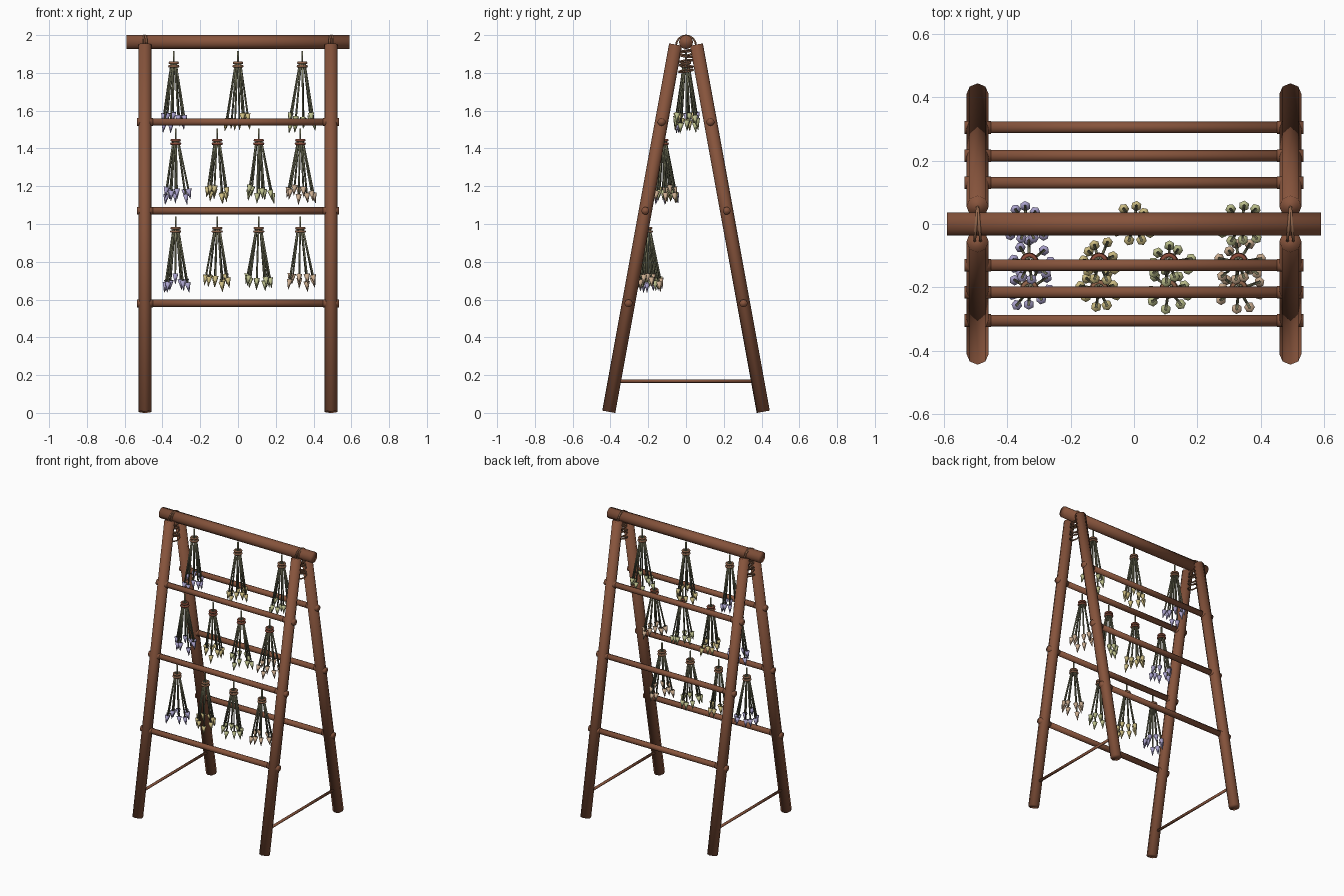
import bpy, math, random
from mathutils import Vector

random.seed(7)
cube = bpy.data.objects.get("Cube")
if cube:
    bpy.data.objects.remove(cube, do_unlink=True)


def material(name, r, g, b):
    m = bpy.data.materials.new(name)
    m.use_nodes = True
    m.diffuse_color = (r, g, b, 1)
    m.node_tree.nodes["Principled BSDF"].inputs["Base Color"].default_value = (r, g, b, 1)
    return m


WOOD = material("brown wood", 0.24, 0.088, 0.045)
ROPE = material("rope", 0.28, 0.13, 0.07)
TIE = material("red brown twine", 0.25, 0.07, 0.04)
STEM = material("dry green stem", 0.22, 0.22, 0.13)
VIOLET = material("violet flower", 0.4, 0.36, 0.6)
YELLOW = material("yellow flower", 0.6, 0.5, 0.22)
GREEN = material("pale green flower", 0.5, 0.52, 0.26)
PEACH = material("peach flower", 0.6, 0.42, 0.28)
FLOWERS = (VIOLET, YELLOW, GREEN, PEACH)


def finish(name, mat):
    o = bpy.context.object
    o.name = name
    o.data.materials.append(mat)
    bpy.ops.object.shade_smooth()
    return o


def rod(name, a, b, r, mat, sides=10, r_end=None):
    """Softly shaded round bar from a to b, tapering to r_end."""
    a, b = Vector(a), Vector(b)
    d = b - a
    bpy.ops.mesh.primitive_cone_add(
        vertices=sides, radius1=r, radius2=r if r_end is None else r_end,
        depth=d.length, location=(a + b) / 2,
        rotation=d.to_track_quat('Z', 'Y').to_euler())
    return finish(name, mat)


def ring(name, loc, major, minor, mat, rot=(0, 0, 0)):
    bpy.ops.mesh.primitive_torus_add(
        location=loc, rotation=rot, major_radius=major, minor_radius=minor,
        major_segments=16, minor_segments=6)
    return finish(name, mat)


def join(name, parts):
    bpy.ops.object.select_all(action='DESELECT')
    for p in parts:
        p.select_set(True)
    bpy.context.view_layer.objects.active = parts[0]
    bpy.ops.object.join()
    bpy.context.object.name = name


# Frame: ridge pole, four splayed legs, rungs with end pegs, spreaders
rod("ridge_pole", (-0.59, 0, 1.963), (0.59, 0, 1.963), 0.037, WOOD, 12)
LEG_X = 0.493


def leg_y(z):
    return 0.41 - 0.355 * z / 1.95


for sx, side in ((1, "left"), (-1, "right")):
    x = sx * LEG_X
    for sy, end in ((-1, "front"), (1, "back")):
        rod(f"{end}_{side}_leg", (x, sy * leg_y(0.006), 0.006),
            (x, sy * leg_y(1.95), 1.95), 0.035, WOOD, 8)
        for z in (0.58, 1.07, 1.54):
            y = sy * leg_y(z)
            rod(f"{end}_{side}_peg", (sx * 0.45, y, z), (sx * 0.535, y, z), 0.021, WOOD)
    rod(f"{side}_spreader", (x, -0.37, 0.168), (x, 0.37, 0.168), 0.009, WOOD, 8)
    # Lashing: loops over the pole, narrow coils hanging between the legs
    loops = [ring("loop", (x + k * 0.005, 0, 1.945), 0.053, 0.005, ROPE,
                  (0, math.pi / 2, k * 0.08)) for k in (-1, 1)]
    for k in range(5):
        coil = ring("coil", (x, 0, 1.915 - 0.026 * k), 0.03 + 0.002 * k, 0.005, ROPE,
                    (0.15 * (-1) ** k, 0.2, 0))
        coil.scale.x = 0.75
        loops.append(coil)
    join(f"{side}_lashing", loops)

for sy, end in ((-1, "front"), (1, "back")):
    for z in (0.58, 1.07, 1.54):
        y = sy * leg_y(z)
        rod(f"{end}_rung", (-0.47, y, z), (0.47, y, z), 0.019, WOOD)


# Hanging bundles: string, twine ring, spreading stems, pointed flower heads
def bundle(x, y, z, length, flower, twine, count=9):
    parts = [rod("string", (x, y, z - 0.02), (x, y, z + 0.07), 0.005, STEM, 6)]
    parts += [ring("tie", (x, y, z + dz), r, 0.007, twine)
              for dz, r in ((0.008, 0.021), (-0.01, 0.023))]
    heads = []
    turn = random.random()
    for i in range(count):
        a = math.tau * (i + turn + random.uniform(-0.2, 0.2)) / count
        out = Vector((math.cos(a), math.sin(a), 0))
        top = Vector((x, y, z + 0.012)) + out * 0.012
        tip = Vector((x, y, z - length * random.uniform(0.84, 1)))
        tip += out * random.uniform(0.052, 0.082)
        neck = tip - (tip - top).normalized() * 0.055
        parts.append(rod("stem", top, neck, 0.005, STEM, 6))
        heads.append(rod("head", neck, tip, 0.017, flower, 6, 0.001))
    join("bundle_stems", parts)
    join("bundle_flowers", heads)


for x, col in zip((-0.34, 0, 0.34), FLOWERS):
    bundle(x, 0, 1.845, 0.365, col, ROPE)
for y, z, twine in ((-0.12, 1.435, TIE), (-0.205, 0.97, ROPE)):
    for x, col in zip((-0.33, -0.11, 0.11, 0.33), FLOWERS):
        bundle(x, y, z, 0.335, col, twine)
